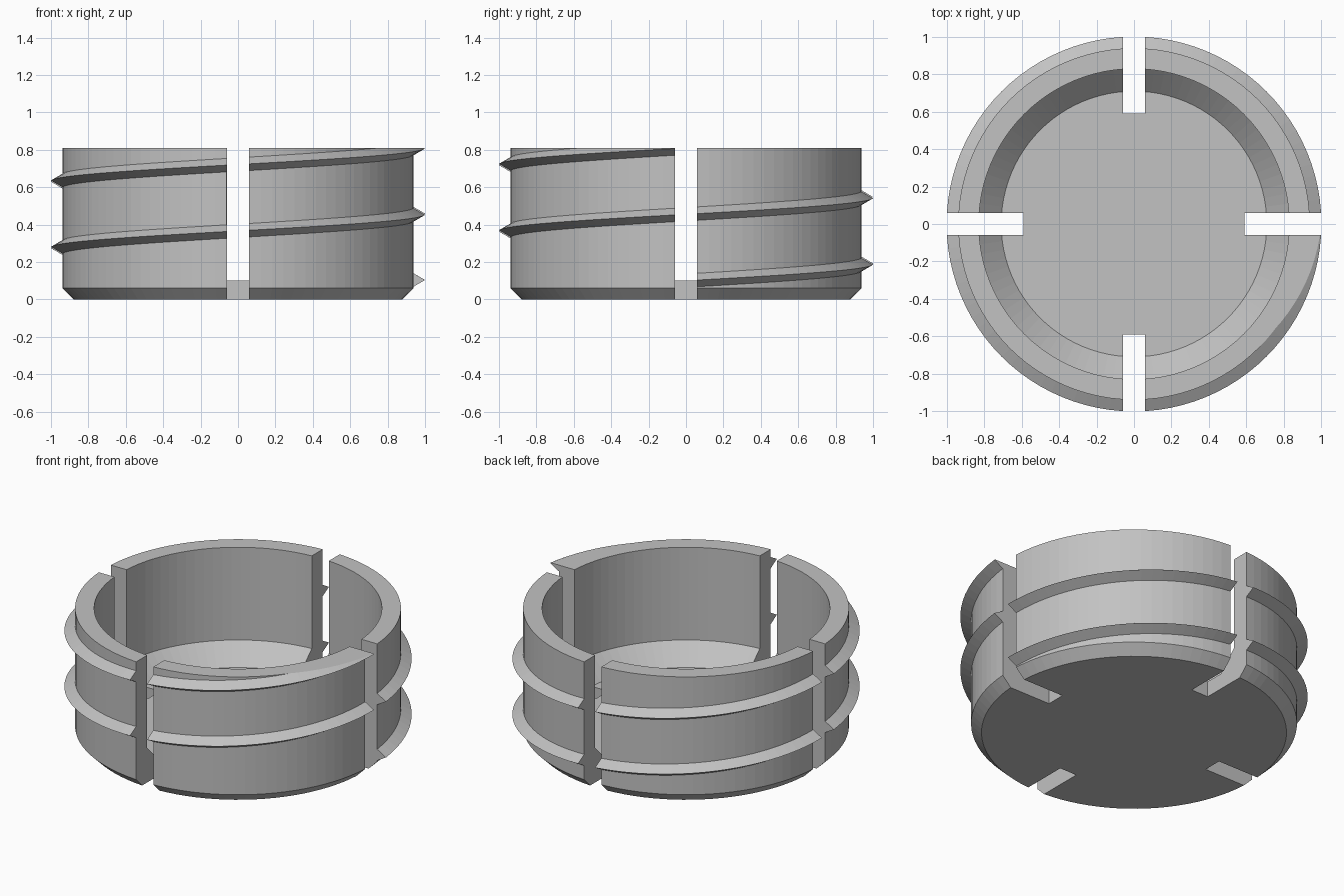
import bpy, bmesh, math
from mathutils import Matrix

if "Cube" in bpy.data.objects:
    bpy.data.objects.remove(bpy.data.objects["Cube"], do_unlink=True)

SEGMENTS = 96      # facets per turn
HEIGHT = 0.81
PITCH = 0.355
WALL = 0.94        # outer wall radius
CREST = 1.002      # thread tip radius

grey = bpy.data.materials.new("plain_grey")
grey.use_nodes = True
grey.diffuse_color = (0.54, 0.54, 0.54, 1)
grey.node_tree.nodes["Principled BSDF"].inputs["Base Color"].default_value = grey.diffuse_color


def make_object(name, bm):
    bmesh.ops.recalc_face_normals(bm, faces=bm.faces)
    mesh = bpy.data.meshes.new(name)
    bm.to_mesh(mesh)
    bm.free()
    mesh.materials.append(grey)
    obj = bpy.data.objects.new(name, mesh)
    bpy.context.collection.objects.link(obj)
    return obj


def sweep(name, profile, turns, rise, loop_profile, loop_turn):
    """Turn an (r, z) profile around z, rising per turn, and cap open ends."""
    bm = bmesh.new()
    rings = []
    count = SEGMENTS * turns + (0 if loop_turn else 1)
    for i in range(count):
        a = math.tau * i / SEGMENTS
        lift = rise * i / SEGMENTS
        rings.append([bm.verts.new((r * math.cos(a), r * math.sin(a), z + lift))
                      for r, z in profile])
    n = len(profile)
    for i in range(count if loop_turn else count - 1):
        a, b = rings[i], rings[(i + 1) % count]
        for j in range(n if loop_profile else n - 1):
            k = (j + 1) % n
            bm.faces.new((a[j], b[j], b[k], a[k]))
    bmesh.ops.holes_fill(bm, edges=bm.edges, sides=0)
    return make_object(name, bm)


def add_box(bm, size, centre, angle=0):
    bmesh.ops.create_cube(bm, size=1, matrix=Matrix.Rotation(angle, 4, "Z")
                          @ Matrix.Translation(centre) @ Matrix.Diagonal((*size, 1)))


def combine(target, tool, operation):
    mod = target.modifiers.new(operation.lower(), "BOOLEAN")
    mod.operation, mod.solver, mod.object = operation, "EXACT", tool
    bpy.context.view_layer.objects.active = target
    bpy.ops.object.modifier_apply(modifier=mod.name)
    bpy.data.objects.remove(tool, do_unlink=True)


# Cup with chamfered foot and sloped inner corner, made tall for trimming
top = HEIGHT + 0.1
cup = sweep("threaded_cup",
            [(0.88, 0), (WALL, 0.06), (WALL, top), (0.83, top), (0.83, 0.22), (0.71, 0.1)],
            1, 0, False, True)

# Two-turn thread, its root sunk into the wall
root = WALL - 0.04
half = (CREST - root) * 0.58
thread = sweep("thread", [(root, 0.1 - half), (CREST, 0.1), (root, 0.1 + half)],
               2, PITCH, True, False)
combine(cup, thread, "UNION")

# Trim the rim flat
bm = bmesh.new()
add_box(bm, (3, 3, 1), (0, 0, HEIGHT + 0.5))
combine(cup, make_object("rim_cutter", bm), "DIFFERENCE")

# Four slots through wall and floor edge
bm = bmesh.new()
for i in range(4):
    add_box(bm, (0.61, 0.12, 2), (0.59 + 0.305, 0, 0.4), i * math.pi / 2)
combine(cup, make_object("slot_cutter", bm), "DIFFERENCE")
